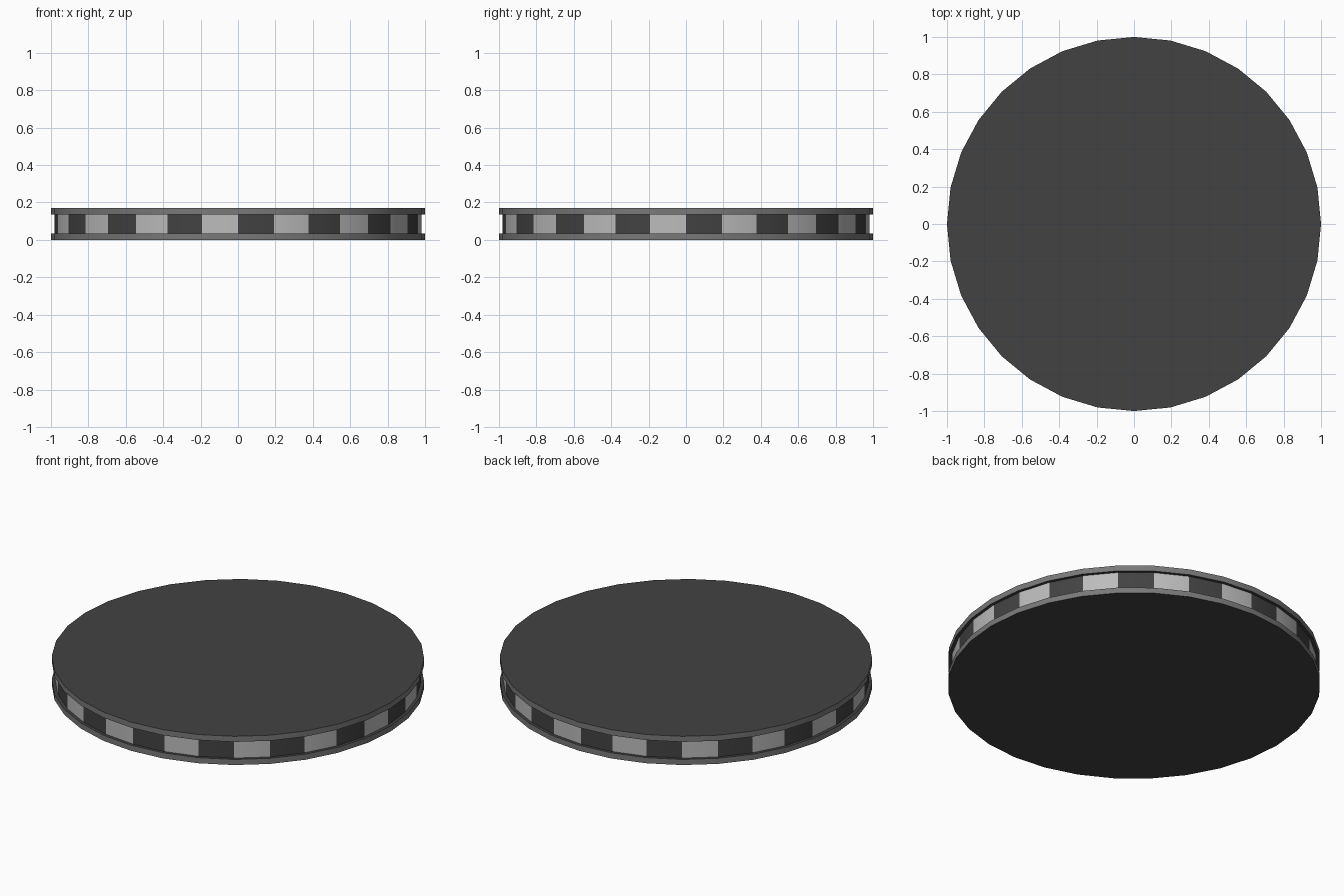
import bpy, bmesh, math

if "Cube" in bpy.data.objects:
    bpy.data.objects.remove(bpy.data.objects["Cube"])

SIDES = 32
HEIGHT = 0.17
FLANGE = 0.033
DRUM_RADIUS = 0.982


def material(name, grey):
    m = bpy.data.materials.new(name)
    m.diffuse_color = (grey, grey, grey, 1)
    m.use_nodes = True
    m.node_tree.nodes["Principled BSDF"].inputs["Base Color"].default_value = m.diffuse_color
    return m


dark = material("dark_grey", 0.055)
mid = material("mid_grey", 0.19)
light = material("light_grey", 0.5)


def disc(name, radius, z0, z1, mats, pick, caps=True):
    """Many-sided disc; pick(side_index) gives the material slot, -1 means a cap."""
    bm = bmesh.new()
    rings = []
    for z in (z0, z1):
        rings.append([bm.verts.new((radius * math.cos(2 * math.pi * i / SIDES),
                                    radius * math.sin(2 * math.pi * i / SIDES), z))
                      for i in range(SIDES)])
    low, high = rings
    for i in range(SIDES):
        j = (i + 1) % SIDES
        bm.faces.new((low[i], low[j], high[j], high[i])).material_index = pick(i)
    if caps:
        bm.faces.new(low[::-1]).material_index = pick(-1)
        bm.faces.new(high).material_index = pick(-1)
    mesh = bpy.data.meshes.new(name)
    bm.to_mesh(mesh)
    bm.free()
    for m in mats:
        mesh.materials.append(m)
    ob = bpy.data.objects.new(name, mesh)
    bpy.context.collection.objects.link(ob)
    bpy.ops.object.select_all(action='DESELECT')
    ob.select_set(True)
    bpy.context.view_layer.objects.active = ob
    bpy.ops.object.shade_smooth_by_angle(angle=math.radians(30))
    return ob


# Top and bottom plates: dark caps, paler rims
for name, z in (("bottom_plate", 0), ("top_plate", HEIGHT - FLANGE)):
    disc(name, 1, z, z + FLANGE, (dark, mid), lambda i: 0 if i < 0 else 1)

# Recessed band with alternating light and dark panels
disc("panel_band", DRUM_RADIUS, FLANGE, HEIGHT - FLANGE, (dark, light),
     lambda i: i % 2, caps=False)
